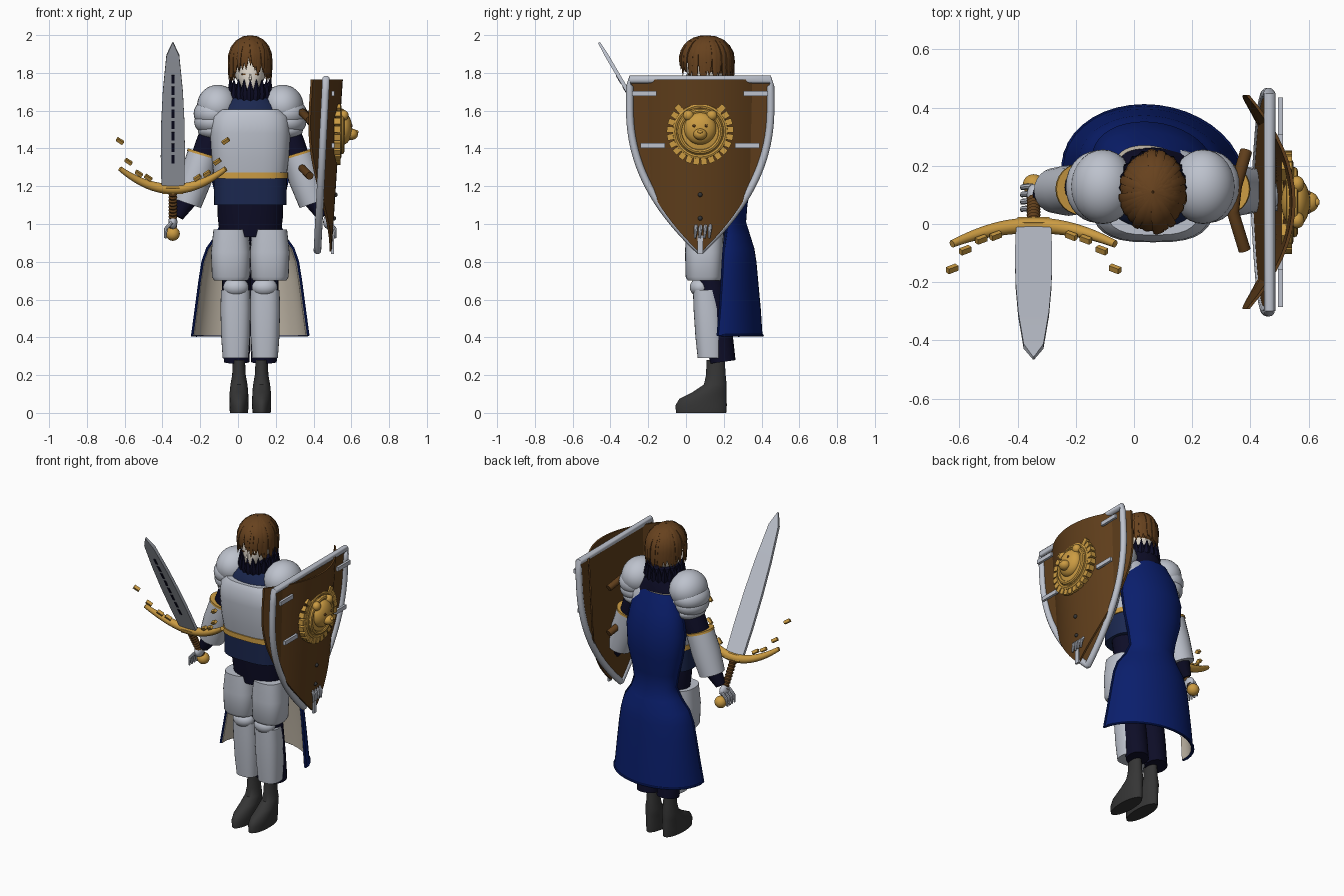
import bpy, bmesh, math, random
from mathutils import Vector, Matrix

random.seed(4)
cube = bpy.data.objects.get("Cube")
if cube:
    bpy.data.objects.remove(cube, do_unlink=True)

CX = 0.065  # body centre line


def material(name, *rgb):
    m = bpy.data.materials.new(name)
    m.use_nodes = True
    m.diffuse_color = (*rgb, 1)
    m.node_tree.nodes["Principled BSDF"].inputs["Base Color"].default_value = (*rgb, 1)
    return m


steel = material("steel", .51, .54, .61)
gold = material("gold", .6, .33, .055)
wood = material("wood_brown", .115, .048, .011)
hair = material("hair_brown", .135, .054, .013)
royal = material("royal_blue", .003, .013, .15)
cloth = material("tunic_blue", .011, .021, .08)
navy = material("navy", .004, .004, .02)
lining = material("cream_lining", .55, .49, .4)
skin_tone = material("skin", .78, .72, .63)
boot_grey = material("boot_grey", .036, .036, .036)


def finish(name, bm, mats, rule=None, angle=40):
    mats = mats if isinstance(mats, list) else [mats]
    bmesh.ops.recalc_face_normals(bm, faces=bm.faces)
    bm.normal_update()
    if rule:
        for f in bm.faces:
            f.material_index = rule(f)
    mesh = bpy.data.meshes.new(name)
    bm.to_mesh(mesh)
    bm.free()
    ob = bpy.data.objects.new(name, mesh)
    bpy.context.collection.objects.link(ob)
    for m in mats:
        mesh.materials.append(m)
    bpy.ops.object.select_all(action='DESELECT')
    ob.select_set(True)
    bpy.context.view_layer.objects.active = ob
    bpy.ops.object.shade_smooth_by_angle(angle=math.radians(angle))
    return ob


def skin(name, rings, mats, loop=False, rule=None):
    """Join cross-sections into one closed surface."""
    bm = bmesh.new()
    rows = [[bm.verts.new(p) for p in ring] for ring in rings]
    n = len(rows[0])
    for a, b in zip(rows, rows[1:] + rows[:1] if loop else rows[1:]):
        for i in range(n):
            j = (i + 1) % n
            bm.faces.new((a[i], a[j], b[j], b[i]))
    if not loop:
        bm.faces.new(rows[0])
        bm.faces.new(rows[-1])
    return finish(name, bm, mats, rule)


def body(name, levels, mat, x=CX, power=2.0, n=32):
    """Stack of level ovals: (z, centre y, half width, half depth)."""
    def bend(c):
        return math.copysign(abs(c) ** (2 / power), c)
    turn = [math.tau * i / n for i in range(n)]
    return skin(name, [[(x + rx * bend(math.cos(t)), y + ry * bend(math.sin(t)), z) for t in turn]
                       for z, y, rx, ry in levels], mat)


def tube(name, pts, radii, mat, ref=(0, 1, 0), flat=1.0, loop=False, n=12):
    pts = [Vector(p) for p in pts]
    last = len(pts) - 1
    rings = []
    for i, p in enumerate(pts):
        r = radii[i] if isinstance(radii, list) else radii
        ahead = pts[(i + 1) % len(pts)] if loop else pts[min(i + 1, last)]
        behind = pts[i - 1] if loop else pts[max(i - 1, 0)]
        t = (ahead - behind).normalized()
        side = t.cross(Vector(ref)).normalized()
        up = side.cross(t)
        rings.append([p + side * r * flat * math.cos(math.tau * k / n) + up * r * math.sin(math.tau * k / n)
                      for k in range(n)])
    return skin(name, rings, mat, loop)


def ball(name, centre, radii, mat, drop=None):
    bm = bmesh.new()
    bmesh.ops.create_uvsphere(bm, u_segments=28, v_segments=18, radius=1,
                              matrix=Matrix.Translation(centre) @ Matrix.Diagonal((*radii, 1)))
    if drop:
        bmesh.ops.delete(bm, geom=[v for v in bm.verts if drop(v.co)], context='VERTS')
    return finish(name, bm, mat)


def box(name, centre, size, mat, axes=None):
    rot = Matrix(axes).transposed().to_4x4() if axes else Matrix.Identity(4)
    bm = bmesh.new()
    bmesh.ops.create_cube(bm, size=1, matrix=Matrix.Translation(centre) @ rot @ Matrix.Diagonal((*size, 1)))
    return finish(name, bm, mat)


# Torso
body("chest_plate", [(1.27, .1, .195, .135), (1.35, .1, .206, .15), (1.48, .1, .214, .163),
                     (1.57, .1, .205, .16), (1.605, .1, .17, .138)], steel, power=3)
body("belt", [(1.24, .1, .2, .142), (1.272, .1, .2, .142)], gold, power=3)
body("tunic", [(1.1, .1, .192, .13), (1.25, .1, .194, .135)], cloth, power=3)
body("tunic_yoke", [(1.58, .08, .17, .1), (1.63, .08, .14, .09), (1.67, .09, .1, .07)], cloth)
body("hips", [(.93, .12, .16, .1), (1.03, .12, .172, .115), (1.12, .11, .175, .115)], navy)
body("collar", [(1.58, .15, .17, .115), (1.64, .14, .125, .12), (1.69, .135, .1, .11), (1.74, .13, .08, .095)], navy)
for k in range(20):
    a = math.tau * k / 20
    c, s = math.cos(a), math.sin(a)
    tube("collar_tuft", [(CX + r * c, .125 + r * s * 1.1, z) for r, z in ((.07, 1.62), (.1, 1.69), (.108, 1.765))],
         [.026, .024, .002], navy, ref=(-s, c, 0), n=6)

# Head and face
body("head", [(1.695, .06, .022, .045), (1.73, .085, .055, .08), (1.78, .105, .08, .1),
              (1.85, .11, .088, .105), (1.92, .115, .075, .09), (1.96, .12, .04, .05)], skin_tone)
tube("nose", [(CX, .01, 1.8), (CX, -.004, 1.765), (CX, .008, 1.757)], [.003, .007, .003], skin_tone, ref=(1, 0, 0))
box("mouth", (CX, .007, 1.733), (.022, .008, .003), hair)
for s in (-1, 1):
    box("eye", (CX + s * .036, .015, 1.793), (.022, .009, .006), hair)

# Hair
ball("hair_cap", (CX, .125, 1.875), (.103, .118, .113), hair, drop=lambda p: p.y < .07 and p.z < 1.86)
for k in range(48):
    a = math.tau * k / 48 + random.uniform(-.05, .05)
    c, s = math.cos(a), math.sin(a)
    front = max(0, -s)
    end = math.pi * (.82 - .17 * front ** 3 + random.uniform(-.09, .06))
    size = random.uniform(.96, 1.05)
    path = [(CX + .108 * size * c * math.sin(min(t, math.pi / 2)),
             .11 + .136 * size * s * math.sin(min(t, math.pi / 2)), 1.87 + .126 * math.cos(t))
            for t in [.03 + (end - .03) * i / 8 for i in range(9)]]
    tube("hair_lock", path, [.006, .011, .015, .017, .017, .016, .014, .01, .001], hair,
         ref=(-s, c, 0), flat=.45, n=6)

# Arms and legs, mirrored about the body centre line
for s, side in ((1, "left"), (-1, "right")):
    def at(dx, y, z):
        return (CX + s * dx, y, z)
    for dx, z, rx, ry, rz in ((.172, 1.625, .11, .128, .112), (.192, 1.585, .108, .124, .085),
                              (.193, 1.54, .104, .116, .075), (.182, 1.495, .096, .106, .055)):
        ball(side + "_pauldron", at(dx, .128, z), (rx, ry, rz), steel)
    tube(side + "_upper_arm", [at(.17, .13, 1.55), at(.215, .13, 1.42), at(.26, .12, 1.3)],
         [.07, .075, .07], navy, n=20)
    tube(side + "_forearm_guard", [at(.25, .12, 1.365), at(.29, .115, 1.24), at(.335, .115, 1.11)],
         [.084, .087, .078], steel, n=24)
    tube(side + "_forearm_trim", [at(.247, .12, 1.375), at(.251, .12, 1.362)], .088, gold, n=24)
    tube(side + "_cuff", [at(.335, .11, 1.13), at(.385, .1, 1.04)], [.055, .032], navy)
    ball(side + "_hand", at(.41, .095, 1.01), (.024, .042, .036), steel)
    for y in (.055, .08, .105, .13):
        tube(side + "_finger", [at(.415, y, 1.01), at(.447, y - .003, .975), at(.45, y - .008, .925)],
             [.01, .01, .006], steel, n=8)

    x = CX + s * .078
    tube(side + "_trouser", [at(.075, .12, 1.02), at(.075, .13, .7), at(.072, .17, .45), at(.072, .195, .27)],
         [.085, .075, .073, .068], navy, n=20)
    body(side + "_thigh_plate", [(.7, .095, .088, .085), (.72, .095, .1, .097), (.85, .095, .105, .1),
                                 (.97, .1, .092, .1)], steel, x + s * .025, 2.6)
    ball(side + "_knee", at(.076, .075, .665), (.068, .055, .05), steel)
    body(side + "_greave", [(.29, .13, .068, .068), (.4, .125, .076, .075), (.55, .115, .08, .075),
                            (.65, .105, .077, .068)], steel, x, 2.5)
    body(side + "_boot", [(0, .08, .048, .133), (.04, .08, .051, .136), (.075, .09, .05, .125),
                          (.11, .125, .049, .09), (.15, .155, .045, .06), (.2, .158, .036, .052),
                          (.28, .157, .032, .048)], boot_grey, CX + s * .06)

# Cape: rows of (z, half width, edge y, back y)
drape = [(1.61, .12, .2, .27), (1.5, .18, .2, .32), (1.36, .207, .21, .352), (1.22, .195, .22, .348),
         (1.1, .165, .22, .325), (1.01, .15, .22, .318), (.94, .178, .21, .34), (.87, .228, .2, .362),
         (.8, .252, .195, .373), (.7, .268, .19, .382), (.55, .288, .18, .396), (.41, .307, .168, .405)]


def cape_row(z, half, edge, back, inset=0.0):
    arc = [math.pi / 2 * (i / 10 - 1) for i in range(21)]
    return [Vector((CX + (half - inset) * math.sin(t) - .03 * math.cos(t),
                    edge + (back - edge - inset) * math.cos(t), z)) for t in arc]


skin("cape", [cape_row(*row) + cape_row(*row, .012)[::-1] for row in drape], [royal, lining],
     rule=lambda f: int(f.normal.dot(f.calc_center_median() - Vector((CX, .1, f.calc_center_median().z))) < 0))
rows = [cape_row(*row) for row in drape]
hem = [r[0] for r in rows] + rows[-1][1:-1] + [r[-1] for r in reversed(rows)]
tube("cape_hem", hem, .007, royal, ref=(.3, .9, .2), n=8)

# Shield: curved front plate, flat backing, rim, bars and straps
SY, TOP = .075, 1.765


def half_width(z):
    return .385 * (1 - max(0, (1.62 - z) / .775) ** 2.2)


def plate_x(dy, z):
    return .555 - 1.17 * dy * dy - .065 * (TOP - z)


def rim_x(dy, z):
    return .42 + .05 * (z - .85)


def board(name, surface, fill):
    sections = []
    for z in heights:
        across = [half_width(z) * fill * (i / 8 - 1) for i in range(17)]
        outer = [(surface(d, z), SY + d, z) for d in across]
        sections.append(outer + [(px - .012, y, z) for px, y, z in reversed(outer)])
    skin(name, sections, wood)


heights = [TOP - (TOP - .855) * i / 24 for i in range(25)]
board("shield_plate", plate_x, .955)
board("shield_backing", rim_x, .97)
edge = [[(rim_x(0, z), SY + s * (half_width(z) - .012), z) for z in heights] for s in (-1, 1)]
tube("shield_rim", edge[0] + edge[1][::-1], .02, steel, ref=(1, 0, 0), loop=True)
for z, dy in ((1.69, .295), (1.415, .25)):
    for s in (-1, 1):
        box("shield_bar", (.503, SY + s * dy, z), (.016, .13, .026), steel)
box("shield_point_bar", (.5, SY, .89), (.014, .03, .1), steel)
for z in (1.155, 1.03):
    ball("shield_rivet", (plate_x(0, z), SY, z), (.012, .012, .012), boot_grey)
for z in (1.57, 1.275):
    tube("shield_strap", [(.385, .25, z - .03), (.35, .13, z + .02), (.34, .04, z + .02), (.38, -.09, z - .02)],
         .021, wood, ref=(0, 0, 1))

# Bear emblem on the shield
EZ = 1.49
for r, px in ((.135, .535), (.108, .55)):
    ring = [(px, SY + r * math.cos(math.tau * k / 36), EZ + r * math.sin(math.tau * k / 36)) for k in range(36)]
    tube("emblem_ring", ring, .013, gold, ref=(1, 0, 0), loop=True, n=8)
ball("emblem_disc", (.54, SY, EZ), (.022, .125, .125), gold)
for k in range(20):
    corner = k in (0, 19)
    a = math.radians(-227 + 274 * k / 19)
    c, s = math.cos(a), math.sin(a)
    box("emblem_ray", (.525, SY + .155 * c, EZ + .155 * s), (.035, .06 if corner else .044, .032), gold,
        axes=((1, 0, 0), (0, c, s), (0, -s, c)))
ball("bear_head", (.555, SY, EZ + .015), (.05, .085, .085), gold)
ball("bear_snout", (.6, SY, EZ - .015), (.035, .036, .03), gold)
ball("bear_nose", (.628, SY, EZ - .002), (.01, .014, .01), gold)
for s in (-1, 1):
    ball("bear_ear", (.56, SY + s * .062, EZ + .085), (.025, .028, .028), gold)
    ball("bear_eye", (.6, SY + s * .032, EZ + .03), (.007, .008, .008), wood)

# Sword, built along its tilted axis
along = Vector((0, -.506, .862))
face = Vector((0, -.862, -.506))


def sword(u, v, w=0.0):
    return Vector((-.345, -.005, 1.185)) + Vector((u, 0, 0)) + along * v + face * w


skin("blade", [[sword(h, v, w), sword(h, v, -w), sword(-h, v, -w), sword(-h, v, w)]
               for v, h, w in ((0, .06, .01), (.2, .064, .01), (.4, .062, .01), (.6, .053, .01),
                               (.82, .034, .01), (.9, .002, .006))], steel)
frame = (Vector((1, 0, 0)), along, face)
for k in range(8):
    box("fuller_mark", sword(0, .19 + .07 * k, .01), (.016, .05, .005), navy, axes=frame)
tube("crossguard", [sword(u, 1.6 * u * u) for u in [.28 * (i / 10 - 1) for i in range(21)]],
     [.013 + .014 * math.cos(math.pi / 2 * (i / 10 - 1)) for i in range(21)], gold)
box("guard_block", sword(0, 0), (.11, .035, .045), gold, axes=frame)
for s in (-1, 1):
    for u, v in ((.28, .295), (.235, .168), (.18, .095), (.13, .07)):
        out = Vector((s * .8, 0, 0)) + along * .6
        box("guard_stud", sword(s * u, v), (.04, .018, .02), gold, axes=(out, face.cross(out), face))
tube("grip", [sword(0, -.01 * k) for k in range(24)], [.018 + .006 * (k % 2) for k in range(24)], wood)
ball("pommel", sword(0, -.275), (.037, .037, .037), gold)
